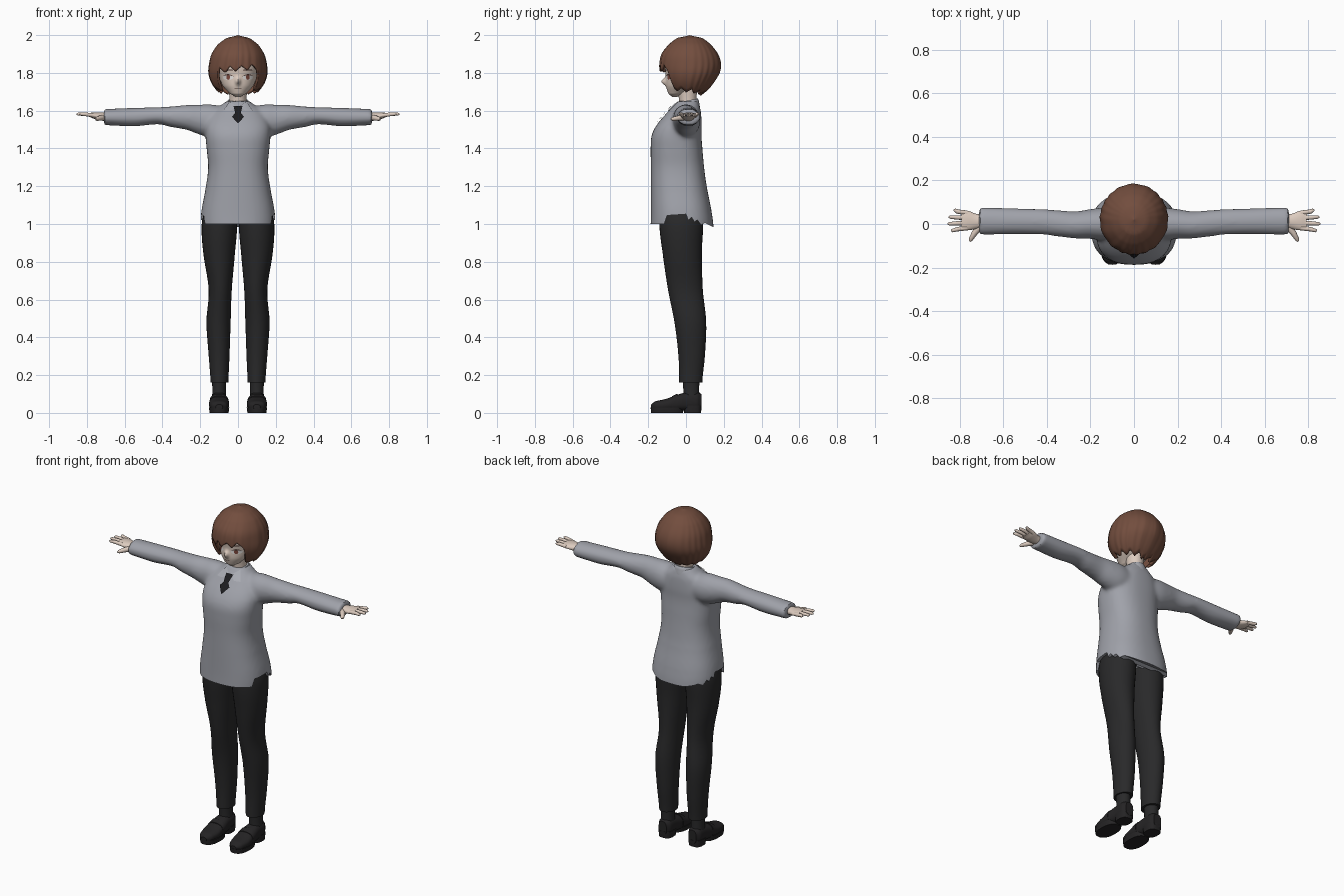
import bpy, bmesh, math
from mathutils import Vector
from mathutils.bvhtree import BVHTree

cube = bpy.data.objects.get("Cube")
if cube:
    bpy.data.objects.remove(cube, do_unlink=True)


def material(name, *rgb):
    m = bpy.data.materials.new(name)
    m.use_nodes = True
    m.diffuse_color = (*rgb, 1)
    m.node_tree.nodes["Principled BSDF"].inputs["Base Color"].default_value = (*rgb, 1)
    return m


SKIN = material("pale skin", .72, .6, .52)
HAIR = material("brown hair", .17, .075, .048)
KNIT = material("grey knit", .35, .36, .4)
SHIRT = material("light grey shirt", .4, .41, .45)
CLOTH = material("charcoal cloth", .022, .022, .023)
LEATHER = material("black leather", .018, .017, .018)
TIE = material("black tie", .012, .012, .014)
WHITE = material("eye white", .8, .78, .76)
IRIS = material("red brown iris", .22, .07, .05)
LINE = material("dark brown line", .06, .03, .025)
made = []


def finish(bm, name, mat, recalc=True):
    if recalc:
        bmesh.ops.recalc_face_normals(bm, faces=bm.faces[:])
    mesh = bpy.data.meshes.new(name)
    bm.to_mesh(mesh)
    mesh.materials.append(mat)
    ob = bpy.data.objects.new(name, mesh)
    bpy.context.collection.objects.link(ob)
    made.append(ob)
    return ob


def dense(rows, steps):
    """Smooth curve through the rows."""
    out = []
    for i in range(len(rows) - 1):
        p = [rows[max(0, min(len(rows) - 1, i + k))] for k in (-1, 0, 1, 2)]
        for s in range(steps):
            t = s / steps
            out.append([b + t * (c - a + t * (2*a - 5*b + 4*c - d + t * (3*b - a - 3*c + d))) / 2
                        if k else b + t * (c - b) for k, (a, b, c, d) in enumerate(zip(*p))])
    return out + [list(rows[-1])]


def loft(bm, axis, rows, side=1, n=32, power=2, steps=5):
    """Skin over rings: position along axis, two centre values, two radii."""
    rings = []
    for t, a, b, ra, rb in dense(rows, steps):
        ring = []
        for i in range(n):
            w = math.tau * i / n
            c, s = math.cos(w), math.sin(w)
            u = a + ra * math.copysign(abs(c) ** (2 / power), c)
            v = b + rb * math.copysign(abs(s) ** (2 / power), s)
            x, y, z = {"x": (t, u, v), "y": (u, t, v), "z": (u, v, t)}[axis]
            ring.append(bm.verts.new((x * side, y, z)))
        rings.append(ring)
    for low, high in zip(rings, rings[1:]):
        for i in range(n):
            bm.faces.new((low[i], low[i - 1], high[i - 1], high[i]))
    bm.faces.new(rings[0])
    bm.faces.new(rings[-1])


def part(name, mat, axis, rows, **kw):
    bm = bmesh.new()
    loft(bm, axis, rows, **kw)
    return finish(bm, name, mat)


def surface(ob):
    mesh = ob.data
    return BVHTree.FromPolygons([v.co for v in mesh.vertices], [p.vertices for p in mesh.polygons])


def patch(name, mat, tree, outline, lift):
    """Thin plate lying on the front of a surface, from an x, z outline."""
    pts = [Vector(p) for p in outline]
    edge = [a.lerp(b, k / 5) for a, b in zip(pts, pts[1:] + pts[:1]) for k in range(5)]
    mid = sum(pts, Vector((0, 0))) / len(pts)
    bm = bmesh.new()
    rings = []
    for f in (.05, .35, .7, 1):
        ring = []
        for p in edge:
            q = mid.lerp(p, f)
            hit = tree.ray_cast(Vector((q.x, -1, q.y)), Vector((0, 1, 0)))[0]
            ring.append(bm.verts.new((q.x, (hit.y if hit else -.04) - lift, q.y)))
        rings.append(ring)
    for a, b in zip(rings, rings[1:]):
        for i in range(len(edge)):
            bm.faces.new((a[i - 1], a[i], b[i], b[i - 1]))
    bm.faces.new(rings[0])
    bm.normal_update()
    for f in bm.faces:
        if f.normal.y > 0:
            f.normal_flip()
    return finish(bm, name, mat, False)


def oval(x, z, rx, rz, n=12):
    return [(x + rx * math.cos(math.tau * i / n), z + rz * math.sin(math.tau * i / n)) for i in range(n)]


# Sweater: torso and sleeves fused into one knit, then a ragged hem is cut
bm = bmesh.new()
loft(bm, "z", [(.95, 0, -.02, .197, .168), (1.05, 0, -.024, .196, .162), (1.2, 0, -.038, .17, .148),
               (1.3, 0, -.045, .158, .141), (1.4, 0, -.05, .166, .137), (1.47, 0, -.05, .172, .132),
               (1.53, 0, -.034, .168, .117), (1.6, 0, -.007, .13, .085), (1.65, 0, .01, .065, .056)],
     n=48, power=2.4)
for side in (1, -1):
    loft(bm, "x", [(.06, 0, 1.54, .07, .08), (.14, 0, 1.545, .075, .088), (.2, 0, 1.552, .068, .08),
                   (.27, -.004, 1.564, .062, .066), (.36, .004, 1.568, .06, .054),
                   (.42, .01, 1.573, .058, .045), (.55, .012, 1.566, .06, .049),
                   (.71, .014, 1.566, .063, .043)], side=side)
sweater = finish(bm, "sweater", KNIT)
mod = sweater.modifiers.new("fuse", "REMESH")
mod.mode, mod.voxel_size = "VOXEL", .011
mod = sweater.modifiers.new("soften", "SMOOTH")
mod.factor, mod.iterations = .5, 5

bm = bmesh.new()
hem = [(-.3, 1), (-.115, 1), (-.1, 1.045), (0, 1.052), (.012, 1.02), (.03, 1.035), (.045, 1.01),
       (.06, 1.022), (.08, .995), (.1, 1.005), (.14, .985), (.3, .985), (.3, .8), (-.3, .8)]
face = bm.faces.new([bm.verts.new((-.4, y, z)) for y, z in hem])
new = bmesh.ops.extrude_face_region(bm, geom=[face])["geom"]
bmesh.ops.translate(bm, vec=(.8, 0, 0), verts=[g for g in new if isinstance(g, bmesh.types.BMVert)])
cutter = finish(bm, "hem_cutter", KNIT)
cutter.hide_render = True
mod = sweater.modifiers.new("hem", "BOOLEAN")
mod.operation, mod.object = "DIFFERENCE", cutter
bpy.context.view_layer.objects.active = sweater
for name in [m.name for m in sweater.modifiers]:
    bpy.ops.object.modifier_apply(modifier=name)
made.remove(cutter)
bpy.data.objects.remove(cutter, do_unlink=True)

# Head with a raised nose, and neck
bm = bmesh.new()
loft(bm, "z", [(1.672, 0, -.06, .015, .014), (1.69, 0, -.05, .043, .043), (1.73, 0, -.02, .08, .085),
               (1.78, 0, .002, .1, .108), (1.85, 0, .012, .112, .122), (1.93, 0, .015, .08, .09)],
     n=96, steps=10)
for v in bm.verts:
    if v.co.y < 0:
        v.co.y -= .025 * math.exp(-(v.co.x / .012) ** 2 - ((v.co.z - 1.755) / .018) ** 2)
head = finish(bm, "head", SKIN)
part("neck", SKIN, "z", [(1.58, 0, .015, .05, .05), (1.65, 0, .01, .045, .046), (1.74, 0, .005, .05, .055)])

# Face details
skin = surface(head)
for side, word in ((1, "left"), (-1, "right")):
    x = .052 * side
    patch(word + "_eye", WHITE, skin, oval(x, 1.776, .028, .014), .002)
    patch(word + "_iris", IRIS, skin, oval(x, 1.776, .01, .013), .003)
    patch(word + "_lash", LINE, skin, [(x - .03 * side, 1.782), (x, 1.795), (x + .033 * side, 1.785),
                                       (x, 1.789)], .004)
    patch(word + "_brow", LINE, skin, oval(x, 1.815, .028, .003), .002)
patch("mouth", LINE, skin, oval(0, 1.716, .018, .0015), .002)

# Hair: a bob with a fringe, its edge set by direction
shape = dense([(2, 0, .02, 0, 0), (1.985, 0, .02, .06, .066), (1.95, 0, .02, .107, .112),
               (1.9, 0, .02, .139, .149), (1.85, 0, .022, .152, .162), (1.8, 0, .02, .156, .157),
               (1.75, 0, .014, .142, .134), (1.71, 0, .01, .116, .106), (1.67, 0, 0, .08, .07)], 8)


def hair_ring(z):
    for a, b in zip(shape, shape[1:]):
        if a[0] >= z >= b[0]:
            f = (a[0] - z) / (a[0] - b[0])
            return [p + f * (q - p) for p, q in zip(a, b)]
    return shape[-1]


def tooth(w):
    return abs(w % 2 - 1)


def hair_edge(w):
    a = abs(w)
    if a < .72:
        return 1.838 - .03 * tooth(w * 5 + .4) + .014 * w
    drop = min(1, (a - .72) / .14)
    return 1.825 - drop * (.1 + .012 * (a - .72)) - .02 * tooth(w * 4) * drop


bm = bmesh.new()
columns, rows = 160, 26
grid = []
for i in range(columns):
    w = math.tau * i / columns - math.pi
    strip = []
    for j in range(rows + 1):
        f = j / rows
        z, _, cy, rx, ry = hair_ring(2 - (2 - hair_edge(w)) * f ** 1.7)
        k = 1 + .03 * f * (tooth(w * 6 + 1.2 * f + math.sin(3 * w)) - .5)
        strip.append(bm.verts.new((rx * k * math.sin(w), cy - ry * k * math.cos(w), z)))
    grid.append(strip)
for i in range(columns):
    for j in range(rows):
        bm.faces.new((grid[i - 1][j], grid[i - 1][j + 1], grid[i][j + 1], grid[i][j]))
bmesh.ops.remove_doubles(bm, verts=bm.verts[:], dist=.0002)
hair = finish(bm, "hair", HAIR)
mod = hair.modifiers.new("thickness", "SOLIDIFY")
mod.thickness, mod.offset = .014, -1

# Shirt collar and tie
bm = bmesh.new()
loft(bm, "z", [(1.6, 0, .01, .068, .064), (1.64, 0, .01, .06, .058), (1.652, 0, .01, .054, .053)])
for v in bm.verts:
    v.co.z += .2 * v.co.y
finish(bm, "collar_stand", SHIRT)
chest = surface(sweater)
for side, word in ((1, "left"), (-1, "right")):
    patch(word + "_collar_wing", SHIRT, chest, [(.008 * side, 1.622), (.045 * side, 1.648),
                                                (.078 * side, 1.6), (.04 * side, 1.6)], .008)
patch("tie_knot", TIE, chest, [(-.024, 1.626), (.024, 1.626), (.014, 1.585), (-.014, 1.585)], .014)
patch("tie_blade", TIE, chest, [(-.012, 1.59), (.012, 1.59), (.032, 1.568), (0, 1.532), (-.032, 1.568)], .01)


def tube(name, mat, side, points):
    """Tapered finger through x, y, z, radius points."""
    curve = bpy.data.curves.new(name, "CURVE")
    curve.dimensions, curve.bevel_depth, curve.bevel_resolution = "3D", 1, 3
    curve.use_fill_caps = True
    line = curve.splines.new("POLY")
    line.points.add(len(points) - 1)
    for p, (x, y, z, r) in zip(line.points, points):
        p.co, p.radius = (x * side, y, z, 1), r
    temp = bpy.data.objects.new(name, curve)
    bm = bmesh.new()
    bm.from_mesh(temp.to_mesh())
    temp.to_mesh_clear()
    bpy.data.objects.remove(temp)
    finish(bm, name, mat)


for side, word in ((1, "left_"), (-1, "right_")):
    # Hand
    part(word + "palm", SKIN, "x", [(.68, .015, 1.566, .03, .024), (.72, .012, 1.568, .034, .021),
                                    (.765, .016, 1.574, .045, .016), (.79, .016, 1.578, .04, .01)], side=side)
    for k, tip in enumerate((.84, .855, .85, .828)):
        y = -.018 + .023 * k
        spread = .008 * (k - 1.5)
        tube(word + "finger_%d" % (k + 1), SKIN, side,
             [(.765, y, 1.575, .011), (.81, y + spread / 2, 1.581, .01),
              (tip - .008, y + spread, 1.582, .008), (tip, y + spread, 1.582, .003)])
    tube(word + "thumb", SKIN, side, [(.7, -.005, 1.565, .016), (.73, -.04, 1.56, .014),
                                      (.748, -.07, 1.556, .01), (.752, -.08, 1.555, .004)])
    # Trouser leg, sock and shoe
    part(word + "trouser_leg", CLOTH, "z",
         [(1.1, .09, -.025, .08, .11), (1, .098, -.025, .094, .116), (.85, .1, -.02, .084, .104),
          (.65, .094, -.003, .061, .092), (.48, .103, .023, .064, .084), (.3, .1, .03, .055, .07),
          (.16, .098, .025, .047, .061)], side=side)
    part(word + "sock", CLOTH, "z", [(.05, .1, .03, .038, .042), (.12, .1, .028, .036, .042),
                                     (.2, .1, .026, .038, .045)], side=side)
    part(word + "shoe", LEATHER, "y",
         [(-.186, .1, .032, .018, .012), (-.165, .1, .037, .04, .024), (-.11, .1, .042, .053, .031),
          (-.05, .1, .052, .05, .042), (0, .1, .06, .044, .048), (.06, .1, .062, .04, .048),
          (.082, .1, .06, .026, .04)], side=side, power=2.5)
    part(word + "shoe_strap", LEATHER, "y", [(-.075, .1, .048, .053, .041), (-.045, .1, .054, .051, .047)],
         side=side, power=2.5)
    part(word + "sole", LEATHER, "z", [(0, .1, -.1, .05, .085), (.028, .1, -.1, .054, .087)],
         side=side, power=2.4)
    part(word + "heel", LEATHER, "z", [(0, .1, .035, .04, .045), (.04, .1, .035, .043, .048)],
         side=side, power=2.8)

# Smooth shading with sharp edges kept
bpy.ops.object.select_all(action="DESELECT")
for ob in made:
    ob.select_set(True)
bpy.context.view_layer.objects.active = sweater
bpy.ops.object.shade_smooth_by_angle(angle=math.radians(40))
